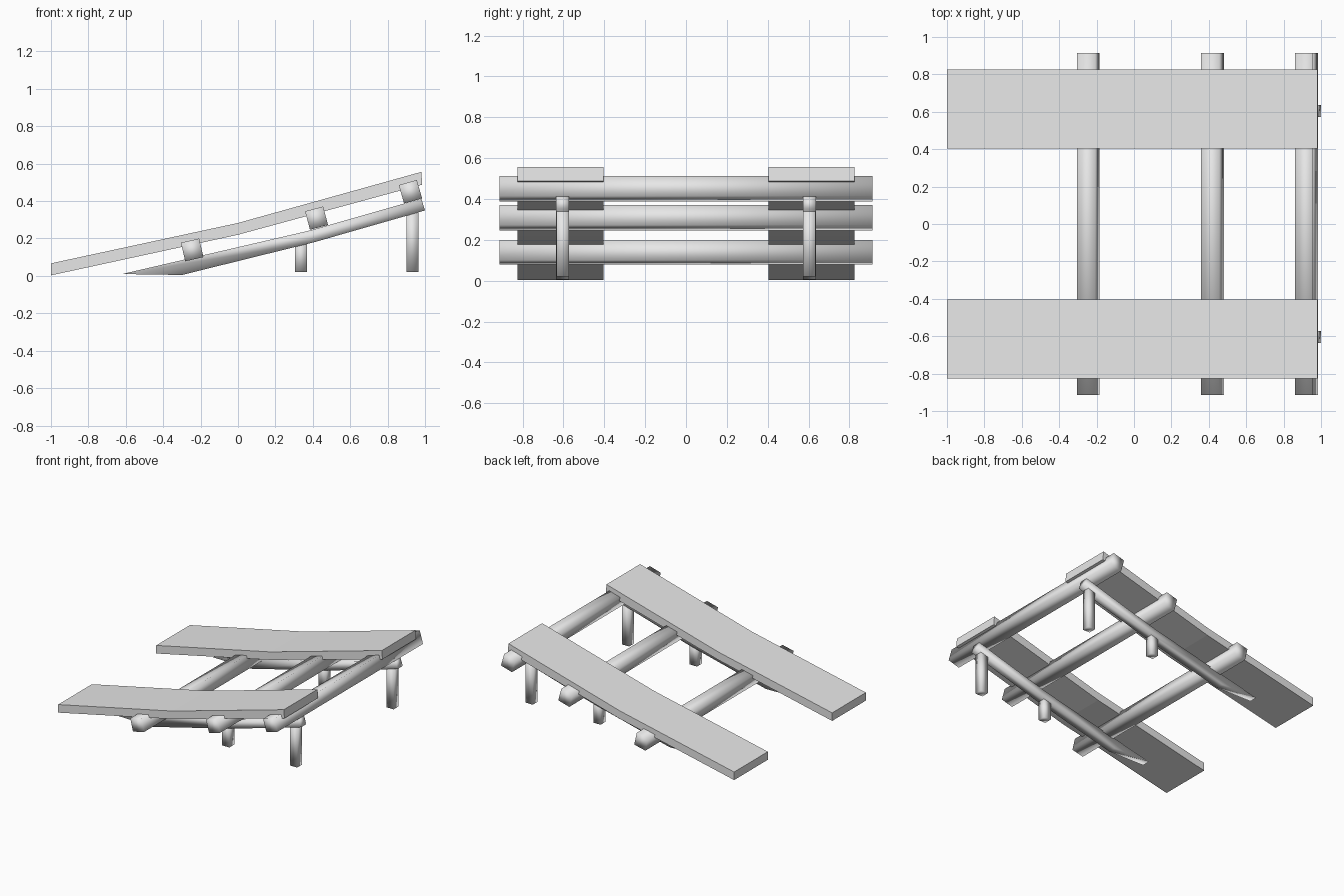
import bpy
import bmesh
from math import radians
from mathutils import Matrix

cube = bpy.data.objects.get("Cube")
if cube:
    bpy.data.objects.remove(cube)

grey = bpy.data.materials.new("plain grey")
grey.use_nodes = True
grey.diffuse_color = (0.8, 0.8, 0.8, 1)
grey.node_tree.nodes["Principled BSDF"].inputs["Base Color"].default_value = (0.8, 0.8, 0.8, 1)


def finish(name, bm, smooth):
    bmesh.ops.recalc_face_normals(bm, faces=bm.faces)
    for face in bm.faces:
        face.smooth = smooth
    mesh = bpy.data.meshes.new(name)
    bm.to_mesh(mesh)
    bm.free()
    mesh.materials.append(grey)
    obj = bpy.data.objects.new(name, mesh)
    bpy.context.scene.collection.objects.link(obj)
    return obj


def box(name, centre, size, tilt=0):
    bm = bmesh.new()
    bmesh.ops.create_cube(bm, size=1)
    turn = Matrix.Rotation(radians(-tilt), 4, 'Y')
    bm.transform(Matrix.Translation(centre) @ turn @ Matrix.Diagonal((*size, 1)))
    return finish(name, bm, True)


def bent_board(name, top, bottom, y0, y1, smooth):
    """Board whose side is the strip between two (x, z) lines."""
    bm = bmesh.new()
    rings = []
    for (tx, tz), (bx, bz) in zip(top, bottom):
        corners = [(tx, y0, tz), (tx, y1, tz), (bx, y1, bz), (bx, y0, bz)]
        rings.append([bm.verts.new(c) for c in corners])
    for a, b in zip(rings, rings[1:]):
        for i in range(4):
            j = (i + 1) % 4
            bm.faces.new((a[i], a[j], b[j], b[i]))
    bm.faces.new(rings[0])
    bm.faces.new(rings[-1])
    return finish(name, bm, smooth)


# Ramp planks, support rails and legs on each side
for side, sign in (("left", 1), ("right", -1)):
    # the model faces -y, so the pair is named by near and far side
    label = "back" if sign > 0 else "front"
    bent_board(label + "_plank",
               [(-1, 0.067), (0, 0.283), (0.98, 0.556)],
               [(-1, 0.003), (0, 0.22), (0.985, 0.488)],
               sign * 0.403, sign * 0.825, False)
    bent_board(label + "_rail",
               [(-0.62, 0.01), (0.385, 0.243), (0.98, 0.413)],
               [(-0.3, 0.005), (0.4, 0.178), (1.0, 0.35)],
               sign * 0.572, sign * 0.636, True)
    for part, x, height in (("short", 0.337, 0.2), ("tall", 0.932, 0.365)):
        box(label + "_" + part + "_leg", (x, sign * 0.604, (height + 0.02) / 2),
            (0.064, 0.062, height - 0.02))

# Cross beams under the planks
for part, x, z, tilt in (("low", -0.245, 0.139, 13),
                         ("middle", 0.42, 0.309, 15),
                         ("high", 0.922, 0.45, 16)):
    box(part + "_cross_beam", (x, 0, z), (0.1, 1.826, 0.102), tilt)
